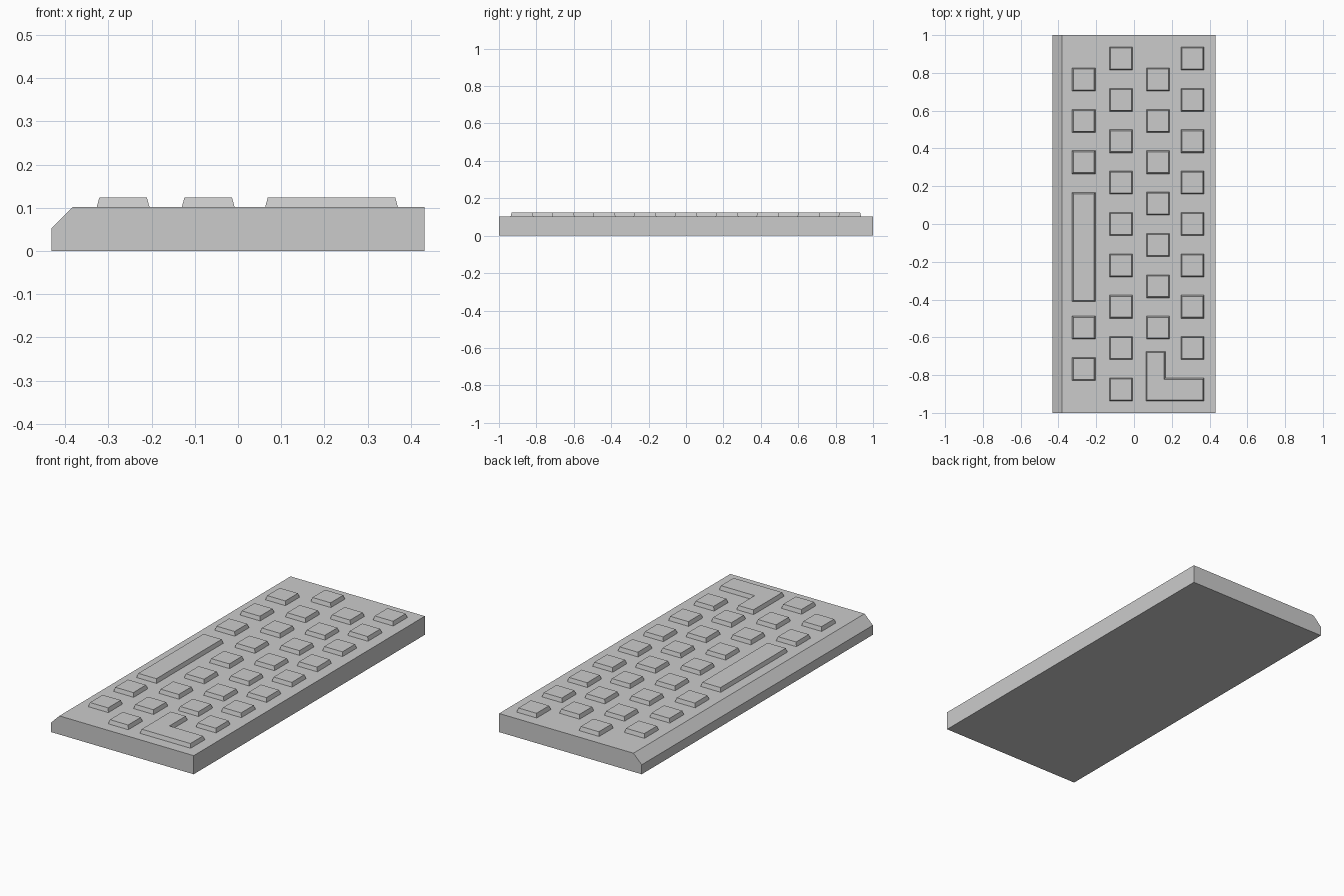
import bpy, bmesh
from mathutils import Vector

if "Cube" in bpy.data.objects:
    bpy.data.objects.remove(bpy.data.objects["Cube"])

DECK, KEY_TOP, INSET = 0.102, 0.124, 0.006
KEY, PITCH = 0.122, 0.219


def add_object(name, mesh, location=(0, 0, 0)):
    obj = bpy.data.objects.new(name, mesh)
    obj.location = location
    bpy.context.collection.objects.link(obj)
    return obj


def loft(name, lower, upper):
    """Closed solid between two matching loops of 3D points."""
    bm = bmesh.new()
    a = [bm.verts.new(p) for p in lower]
    b = [bm.verts.new(p) for p in upper]
    bm.faces.new(a[::-1])
    bm.faces.new(b)
    for i in range(len(a)):
        j = (i + 1) % len(a)
        bm.faces.new((a[i], a[j], b[j], b[i]))
    bmesh.ops.recalc_face_normals(bm, faces=bm.faces)
    mesh = bpy.data.meshes.new(name)
    bm.to_mesh(mesh)
    bm.free()
    return mesh


def key_mesh(name, outline):
    """Tapered key from a right-angled, counter-clockwise outline."""
    pts = [Vector(p) for p in outline]
    top = []
    for i, p in enumerate(pts):
        e1 = (p - pts[i - 1]).normalized()
        e2 = (pts[(i + 1) % len(pts)] - p).normalized()
        shift = Vector((-e1.y - e2.y, e1.x + e2.x))
        top.append(p + shift * INSET)
    return loft(name, [(p.x, p.y, 0) for p in pts],
                [(p.x, p.y, KEY_TOP - DECK) for p in top])


def rect(x0, y0, x1, y1):
    return [(x0, y0), (x1, y0), (x1, y1), (x0, y1)]


# Case with one chamfered long edge
profile = [(-0.432, 0), (0.432, 0), (0.432, DECK), (-0.382, DECK), (-0.432, 0.052)]
add_object("keyboard_case", loft("keyboard_case",
                                 [(x, -1, z) for x, z in profile],
                                 [(x, 1, z) for x, z in profile]))

# Square keys: row x, first key y, slots used
h = KEY / 2
square = key_mesh("square_key", rect(-h, -h, h, h))
rows = [
    ("top_row", 0.309, 0.876, range(8)),
    ("upper_row", 0.127, 0.765, range(7)),
    ("middle_row", -0.069, 0.876, range(9)),
    ("bottom_row", -0.266, 0.765, (0, 1, 2, 6, 7)),
]
for name, x, y, slots in rows:
    for i in slots:
        add_object(f"{name}_key_{i + 1}", square, (x, y - PITCH * i, DECK))

# Long bar key
add_object("space_bar", key_mesh("space_bar", rect(-0.327, -0.411, -0.205, 0.166)),
           (0, 0, DECK))

# L-shaped key
add_object("enter_key", key_mesh("enter_key", [
    (0.063, -0.938), (0.370, -0.938), (0.370, -0.816),
    (0.166, -0.816), (0.166, -0.675), (0.063, -0.675)]), (0, 0, DECK))
